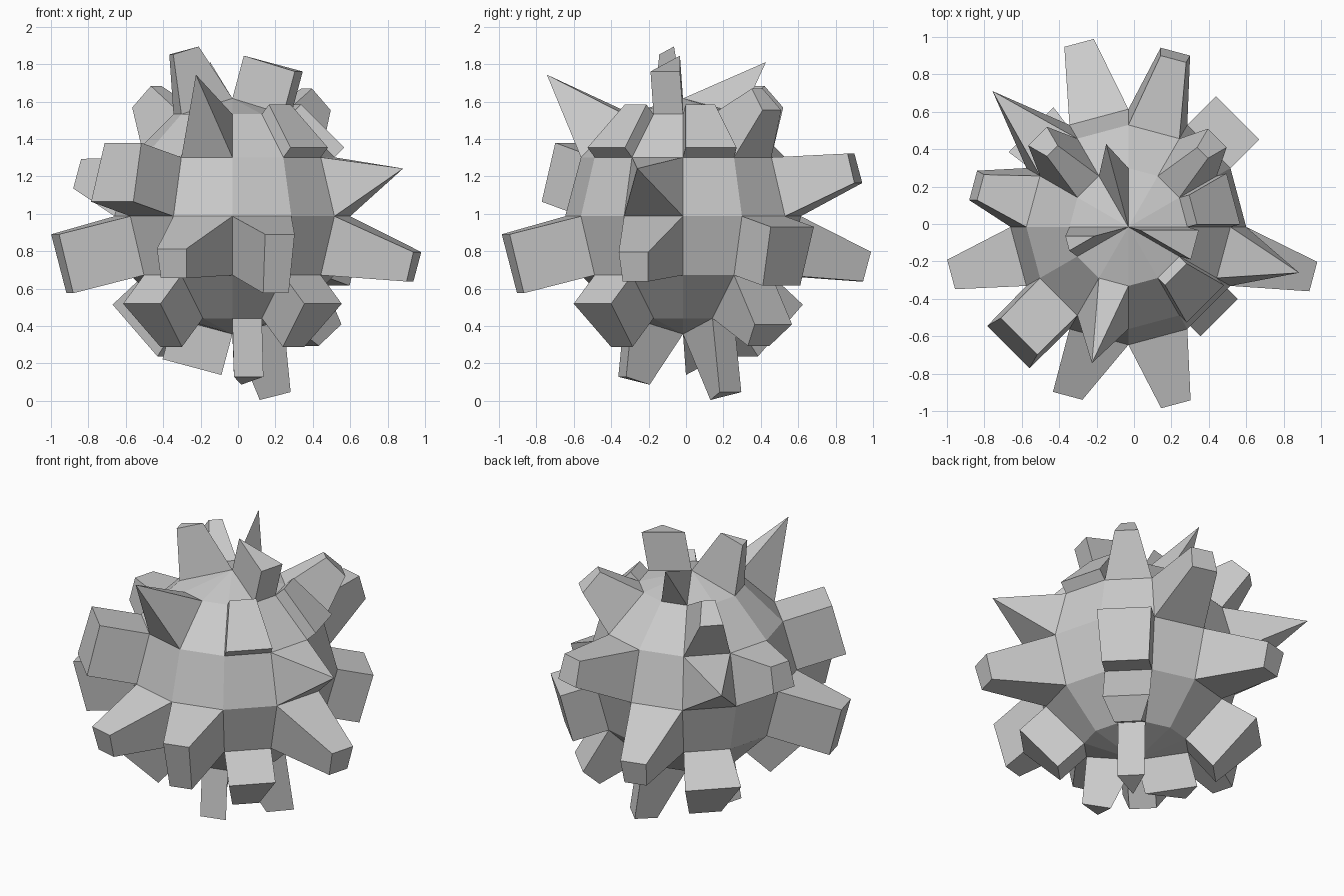
import bpy, bmesh, math
from mathutils import Vector

if "Cube" in bpy.data.objects:
    bpy.data.objects.remove(bpy.data.objects["Cube"])

R = 0.63
CENTRE = Vector((-0.03, -0.016, 0.987))
BANDS = "EDCBAT"          # latitude bands, bottom to top, 30 degrees each

# Studs: band + sector -> (length, width scale, height scale, side slide, up slide)
STUDS = {
    # top cap
    "T3": (0.31, 0, 0, 0, -0.18), "T6": (0.317, 0.5, 0.5), "T11": (0.237, 1, 1),
    # upper band
    "A0": (0.075, 1, 1), "A1": (0.28, 0.5, 0.5), "A4": (0.30, 0.5, 0.5),
    "A8": (0.47, 0, 0), "A10": (0.075, 1, 1),
    # above the equator
    "B2": (0.395, 0.5, 0.5), "B4": (0.475, 0, 0), "B5": (0.28, 0.5, 0.5),
    "B7": (0.31, 0.98, 1), "B11": (0.39, 0, 0),
    # below the equator
    "C1": (0.225, 1, 1), "C3": (0.445, 0.5, 0.5), "C6": (0.385, 0.5, 1),
    "C8": (0.38, 0.5, 0.5, -0.08), "C9": (0.385, 0.5, 1), "C11": (0.45, 0.5, 0.5),
    # lower band
    "D1": (0.295, 1, 0.5), "D4": (0.26, 1.2, 1.2), "D7": (0.22, 1, 1), "D10": (0.22, 1, 1),
    # bottom cap
    "E1": (0.395, 1, 0.5), "E5": (0.227, 1, 1), "E9": (0.31, 1, 0.5),
}


def face_key(face):
    c = face.calc_center_median()
    lat = math.degrees(math.atan2(c.z, math.hypot(c.x, c.y)))
    az = math.degrees(math.atan2(c.y, c.x)) % 360
    return BANDS[min(5, int((lat + 90) // 30))] + str(int(az // 30))


def raise_stud(bm, face, length, su, sv, slide=0.0, lift=0.0):
    c = face.calc_center_median()
    n = face.normal.copy()
    t = Vector((-c.y, c.x, 0)).normalized()
    up = n.cross(t)
    cap = bmesh.ops.extrude_discrete_faces(bm, faces=[face])["faces"][0]
    for v in cap.verts:
        d = v.co - c
        v.co = c + n * length + t * (d.dot(t) * su + slide) + up * (d.dot(up) * sv + lift)


# Core ball with every stud pulled out of one of its faces
bm = bmesh.new()
bmesh.ops.create_uvsphere(bm, u_segments=12, v_segments=6, radius=R)
bm.normal_update()
faces = {face_key(f): f for f in bm.faces}
for key, spec in STUDS.items():
    raise_stud(bm, faces[key], *spec)
bmesh.ops.remove_doubles(bm, verts=bm.verts[:], dist=0.001)
bmesh.ops.recalc_face_normals(bm, faces=bm.faces[:])

mesh = bpy.data.meshes.new("studded_ball")
bm.to_mesh(mesh)
bm.free()
ball = bpy.data.objects.new("studded_ball", mesh)
ball.location = CENTRE
bpy.context.collection.objects.link(ball)
